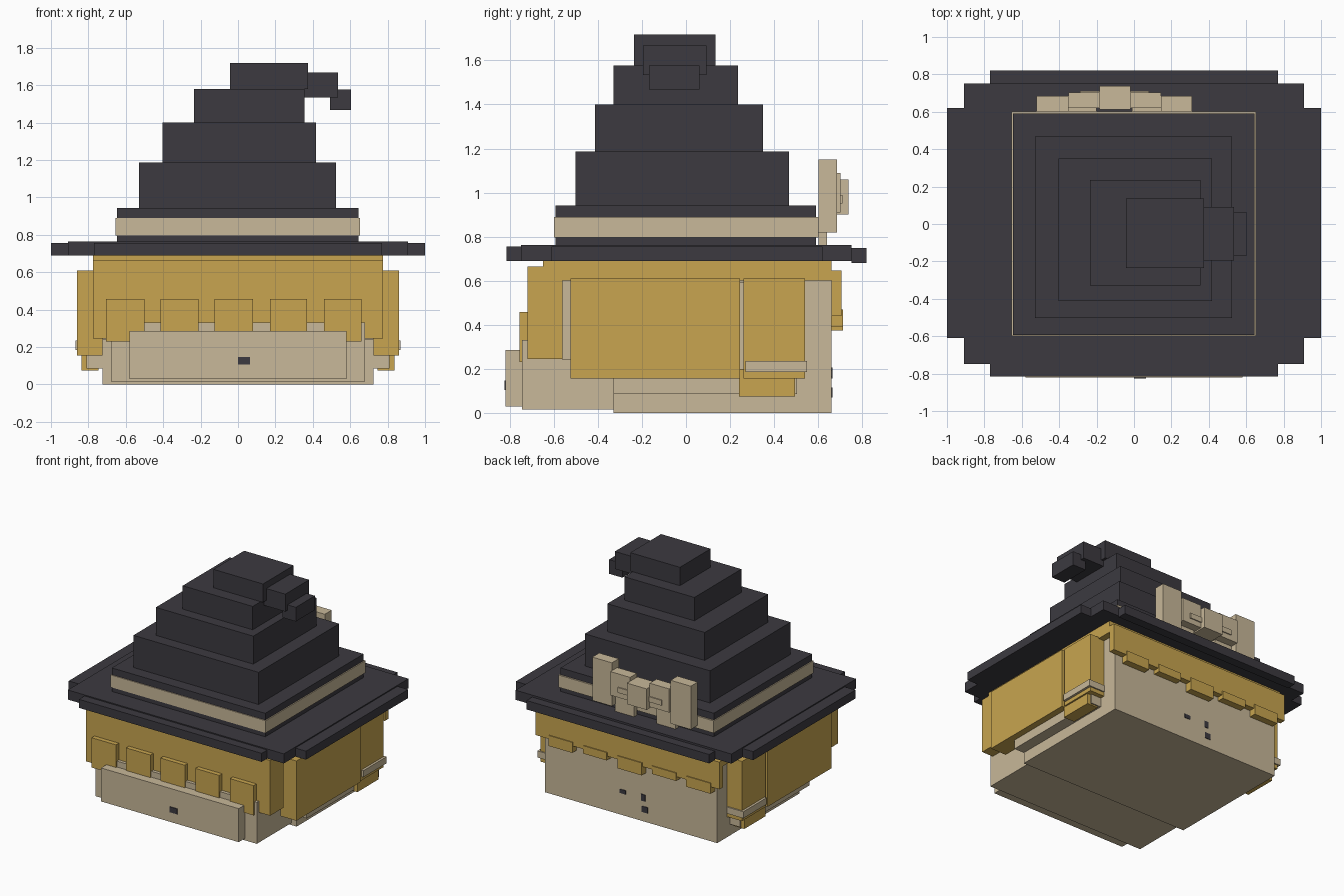
import bpy, bmesh


def material(name, rgb):
    m = bpy.data.materials.new(name)
    m.diffuse_color = (*rgb, 1)
    return m


DARK = material("charcoal felt", (0.045, 0.042, 0.051))
GOLD = material("golden hair", (0.578, 0.376, 0.08))
BEIGE = material("pale beige", (0.578, 0.479, 0.319))


def part(name, mat, *boxes):
    """One object made of boxes given as (x0, x1, y0, y1, z0, z1)."""
    bm = bmesh.new()
    for x0, x1, y0, y1, z0, z1 in boxes:
        vs = bmesh.ops.create_cube(bm, size=1)["verts"]
        for v in vs:
            v.co = (x1 if v.co.x > 0 else x0,
                    y1 if v.co.y > 0 else y0,
                    z1 if v.co.z > 0 else z0)
    me = bpy.data.meshes.new(name)
    bm.to_mesh(me)
    bm.free()
    me.materials.append(mat)
    ob = bpy.data.objects.new(name, me)
    bpy.context.collection.objects.link(ob)
    return ob


def pair(name, mat, *boxes):
    """Boxes on the right side, repeated on the left."""
    left = [(-b[1], -b[0], *b[2:]) for b in boxes]
    return part(name, mat, *boxes, *left)


# Head, face and cheeks
part("head", BEIGE, (-0.725, 0.725, -0.33, 0.66, 0, 0.6),
     (-0.725, 0.725, -0.56, -0.33, 0.24, 0.6))
part("jaw", BEIGE, (-0.68, 0.68, -0.745, -0.33, 0.015, 0.33))
part("muzzle", BEIGE, (-0.58, 0.58, -0.82, -0.745, 0.03, 0.285))
pair("cheek", BEIGE, (0.725, 0.81, -0.33, 0.505, 0.085, 0.595))

# Small painted marks on the front and the back
part("nose", DARK, (0.0, 0.065, -0.825, -0.82, 0.105, 0.147))
part("back_marks", DARK, (0.045, 0.095, 0.66, 0.664, 0.165, 0.195),
     (-0.12, -0.085, 0.66, 0.664, 0.155, 0.205),
     (-0.14, -0.09, 0.66, 0.664, 0.07, 0.115))

# Hair
part("hair_top", GOLD, (-0.775, 0.775, -0.65, 0.66, 0.6, 0.69))
part("hair_front", GOLD, (-0.775, 0.775, -0.72, -0.56, 0.245, 0.665))
locks = [(-0.705, -0.5), (-0.415, -0.21), (-0.125, 0.08), (0.17, 0.37), (0.46, 0.66)]
part("fringe_locks", GOLD, *[(a, b, -0.755, -0.72, 0.23, 0.457) for a, b in locks])
part("hair_back", GOLD, (-0.775, 0.775, 0.66, 0.705, 0.44, 0.647))
part("back_locks", GOLD, *[(a, b, 0.66, 0.712, z, 0.47)
                           for (a, b), z in zip(locks, (0.39, 0.41, 0.375, 0.41, 0.39))])
pair("side_hair", GOLD, (0.725, 0.86, -0.525, 0.245, 0.155, 0.61))
pair("pigtail", GOLD, (0.725, 0.85, 0.26, 0.54, 0.155, 0.61),
     (0.745, 0.838, 0.24, 0.495, 0.075, 0.2))
pair("pigtail_tie", BEIGE, (0.73, 0.868, 0.27, 0.55, 0.185, 0.235))

# Hat brim with stepped corners
part("hat_brim", DARK, (-0.91, 0.91, -0.748, 0.752, 0.69, 0.763),
     (-0.77, 0.77, -0.815, -0.748, 0.69, 0.755),
     (-0.77, 0.77, 0.752, 0.82, 0.68, 0.748))
pair("brim_side", DARK, (0.91, 1.0, -0.61, 0.62, 0.69, 0.755))

# Hat crown, stepping up and leaning to the right
part("crown_base", DARK, (-0.648, 0.645, -0.593, 0.59, 0.763, 0.942))
part("hat_band", BEIGE, (-0.655, 0.653, -0.6, 0.602, 0.797, 0.89))
part("crown_tiers", DARK, (-0.53, 0.525, -0.502, 0.468, 0.942, 1.187),
     (-0.403, 0.418, -0.413, 0.35, 1.187, 1.4),
     (-0.235, 0.355, -0.33, 0.235, 1.4, 1.578),
     (-0.043, 0.375, -0.235, 0.135, 1.578, 1.718))
part("hat_tip", DARK, (0.355, 0.535, -0.195, 0.092, 1.535, 1.668),
     (0.492, 0.605, -0.168, 0.062, 1.468, 1.576))

# Bow at the back of the hat band
part("bow_loops", BEIGE, (-0.52, -0.35, 0.602, 0.685, 0.82, 1.15),
     (0.145, 0.31, 0.602, 0.685, 0.82, 1.15))
part("bow_inner", BEIGE, (-0.35, -0.185, 0.62, 0.702, 0.91, 1.09),
     (-0.02, 0.145, 0.62, 0.702, 0.91, 1.09))
part("bow_folds", BEIGE, (-0.29, -0.185, 0.7, 0.71, 0.95, 0.99),
     (-0.02, 0.08, 0.7, 0.71, 0.95, 0.99))
part("bow_knot", BEIGE, (-0.185, -0.02, 0.612, 0.738, 0.9, 1.06))
part("bow_tails", BEIGE, (-0.36, -0.2, 0.602, 0.64, 0.763, 0.93),
     (-0.01, 0.15, 0.602, 0.64, 0.763, 0.93))
